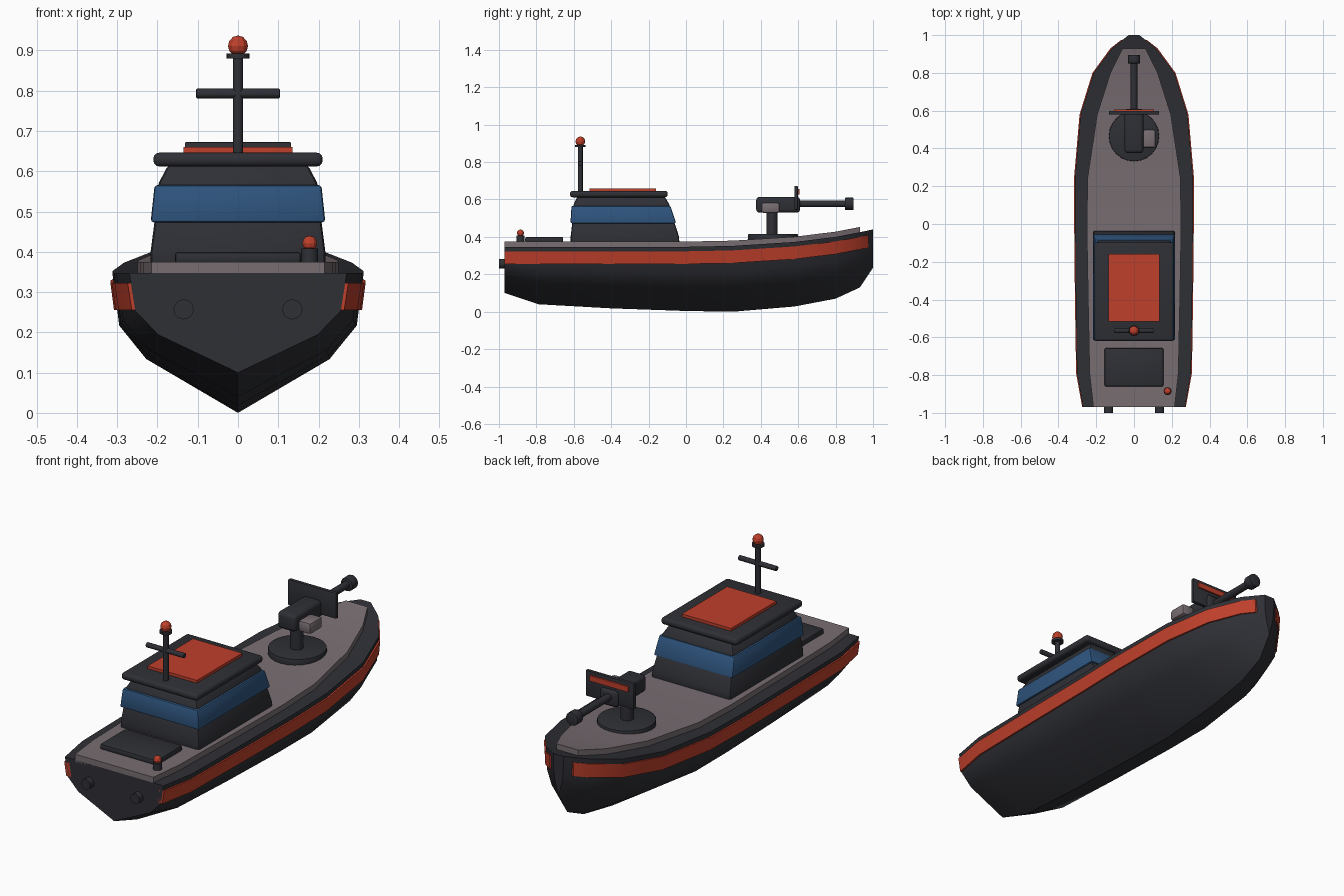
import bpy, bmesh, math
from mathutils import Matrix, Vector

if "Cube" in bpy.data.objects:
    bpy.data.objects.remove(bpy.data.objects["Cube"])


def material(name, rgb):
    m = bpy.data.materials.new(name)
    m.diffuse_color = (*rgb, 1)
    m.use_nodes = True
    m.node_tree.nodes["Principled BSDF"].inputs["Base Color"].default_value = m.diffuse_color
    return m


DARK = material("dark_charcoal", (0.028, 0.029, 0.036))
RED = material("signal_red", (0.52, 0.05, 0.024))
GREY = material("deck_grey", (0.19, 0.155, 0.17))
BLUE = material("window_blue", (0.028, 0.09, 0.21))


def finish(name, bm, mat, bevel=0, seg=2, angle=35):
    bmesh.ops.recalc_face_normals(bm, faces=bm.faces)
    if bevel:
        edges = [e for e in bm.edges if e.calc_face_angle(0) > math.radians(25)]
        bmesh.ops.bevel(bm, geom=edges, offset=bevel, segments=seg, profile=0.5,
                        affect='EDGES', clamp_overlap=True)
    me = bpy.data.meshes.new(name)
    bm.to_mesh(me)
    bm.free()
    me.materials.append(mat)
    ob = bpy.data.objects.new(name, me)
    bpy.context.collection.objects.link(ob)
    bpy.ops.object.select_all(action='DESELECT')
    ob.select_set(True)
    bpy.context.view_layer.objects.active = ob
    if angle:
        bpy.ops.object.shade_smooth_by_angle(angle=math.radians(angle))
    return ob


def loft(name, rings, mat, **kw):
    bm = bmesh.new()
    rows = [[bm.verts.new(p) for p in r] for r in rings]
    n = len(rows[0])
    for a, b in zip(rows, rows[1:]):
        for i in range(n):
            j = (i + 1) % n
            bm.faces.new((a[i], a[j], b[j], b[i]))
    bm.faces.new(rows[0])
    bm.faces.new(rows[-1])
    return finish(name, bm, mat, **kw)


def rect(hx, y0, y1, z, cx=0):
    return [(cx - hx, y0, z), (cx + hx, y0, z), (cx + hx, y1, z), (cx - hx, y1, z)]


def box(name, hx, y0, y1, z0, z1, mat, cx=0, **kw):
    return loft(name, [rect(hx, y0, y1, z0, cx), rect(hx, y0, y1, z1, cx)], mat, **kw)


def rod(name, p, q, r, mat, sides=16, **kw):
    p, q = Vector(p), Vector(q)
    rot = (q - p).to_track_quat('Z', 'Y').to_matrix().to_4x4()
    bm = bmesh.new()
    bmesh.ops.create_cone(bm, cap_ends=True, segments=sides, radius1=r, radius2=r,
                          depth=(q - p).length, matrix=Matrix.Translation((p + q) / 2) @ rot)
    return finish(name, bm, mat, **kw)


def ball(name, c, r, mat):
    bm = bmesh.new()
    bmesh.ops.create_uvsphere(bm, u_segments=10, v_segments=6, radius=r,
                              matrix=Matrix.Translation(c))
    return finish(name, bm, mat, angle=0)


# Hull stations: y, half width, keel height, sheer height, deck half width
STATIONS = [(-0.97, 0.27, 0.10, 0.347, 0.215), (-0.79, 0.302, 0.04, 0.347, 0.235),
            (-0.4, 0.308, 0.018, 0.347, 0.243), (0, 0.312, 0.004, 0.347, 0.25),
            (0.25, 0.312, 0.0, 0.352, 0.245), (0.58, 0.283, 0.028, 0.373, 0.195),
            (0.80, 0.214, 0.07, 0.40, 0.125), (0.93, 0.118, 0.13, 0.425, 0.06),
            (1.0, 0.028, 0.235, 0.44, 0.02)]
SECTION = [(0, 0), (0.73, 0.38), (0.945, 0.62), (1, 1)]


def station(y):
    for a, b in zip(STATIONS, STATIONS[1:]):
        if y <= b[0]:
            t = (y - a[0]) / (b[0] - a[0])
            return [u + t * (v - u) for u, v in zip(a, b)]


def hull_x(y, z):
    _, w, k, s, _ = station(y)
    f = (z - k) / (s - k)
    for (x0, f0), (x1, f1) in zip(SECTION, SECTION[1:]):
        if f <= f1:
            return w * (x0 + (x1 - x0) * (f - f0) / (f1 - f0))
    return w


# Hull
rings = []
for y, w, k, s, d in STATIONS:
    right = [(w * a, y, k + b * (s - k)) for a, b in SECTION]
    rings.append(right + [(-x, y, z) for x, y, z in right[:0:-1]])
loft("hull", rings, DARK, angle=38)

# Deck plate following the sheer
loft("deck", [[(-d, y, s - 0.01), (d, y, s - 0.01), (d, y, s + 0.028), (-d, y, s + 0.028)]
              for y, w, k, s, d in STATIONS[:-1]], GREY, angle=25)

# Red side stripes
ys = [st[0] for st in STATIONS[:-1]] + [0.975]
for side, label in ((1, "right"), (-1, "left")):
    rings = []
    for y in ys:
        s = station(y)[3]
        lo, hi = s - 0.092, s - 0.024
        xl, xh = hull_x(y, lo), hull_x(y, hi)
        rings.append([(side * x, y, z) for x, z in
                      ((xl - 0.02, lo), (xl + 0.008, lo), (xh + 0.008, hi), (xh - 0.02, hi))])
    loft("stripe_" + label, rings, RED)
    # Exhaust outlets on the transom
    rod("exhaust_" + label, (side * 0.135, -1.0, 0.257), (side * 0.135, -0.94, 0.257), 0.025, DARK)

# Cabin
loft("cabin_body", [rect(0.217, -0.617, -0.035, 0.36), rect(0.217, -0.617, -0.037, 0.40),
                    rect(0.206, -0.607, -0.064, 0.485)], DARK, bevel=0.012)
loft("window_band", [rect(0.217, -0.618, -0.053, 0.473), rect(0.207, -0.612, -0.083, 0.566)],
     BLUE, bevel=0.008)
loft("cabin_top", [rect(0.203, -0.605, -0.083, 0.55), rect(0.195, -0.6, -0.09, 0.575),
                   rect(0.172, -0.58, -0.115, 0.618)], DARK, bevel=0.012)
box("roof", 0.21, -0.62, -0.098, 0.612, 0.646, DARK, bevel=0.014, seg=3)
box("roof_panel", 0.135, -0.515, -0.16, 0.64, 0.66, RED)

# Mast
MY = -0.565
rod("mast", (0, MY, 0.64), (0, MY, 0.885), 0.013, DARK, sides=12)
rod("mast_crossbar", (-0.104, MY, 0.793), (0.104, MY, 0.793), 0.0125, DARK, sides=12, bevel=0.004)
rod("mast_cap", (0, MY, 0.88), (0, MY, 0.892), 0.029, DARK)
ball("mast_light", (0, MY, 0.911), 0.026, RED)

# Stern hatch and stern light
box("stern_hatch", 0.157, -0.86, -0.657, 0.37, 0.40, DARK, bevel=0.009)
rod("stern_light_base", (0.178, -0.885, 0.37), (0.178, -0.885, 0.408), 0.021, DARK)
ball("stern_light", (0.178, -0.885, 0.421), 0.019, RED)

# Deck gun
rod("gun_base", (0, 0.465, 0.37), (0, 0.465, 0.416), 0.133, DARK, sides=24, bevel=0.004)
rod("gun_pedestal", (0, 0.46, 0.41), (0, 0.46, 0.55), 0.03, DARK)
box("gun_body", 0.05, 0.375, 0.61, 0.53, 0.614, DARK, bevel=0.018, seg=3)
box("ammo_box", 0.034, 0.403, 0.50, 0.528, 0.584, GREY, cx=0.081, bevel=0.012)
box("gun_shield", 0.132, 0.58, 0.598, 0.545, 0.672, DARK, bevel=0.003)
box("shield_stripe", 0.105, 0.595, 0.606, 0.628, 0.655, RED)
rod("gun_barrel", (0, 0.59, 0.577), (0, 0.87, 0.577), 0.018, DARK)
rod("gun_muzzle", (0, 0.85, 0.577), (0, 0.896, 0.577), 0.033, DARK, bevel=0.004)
